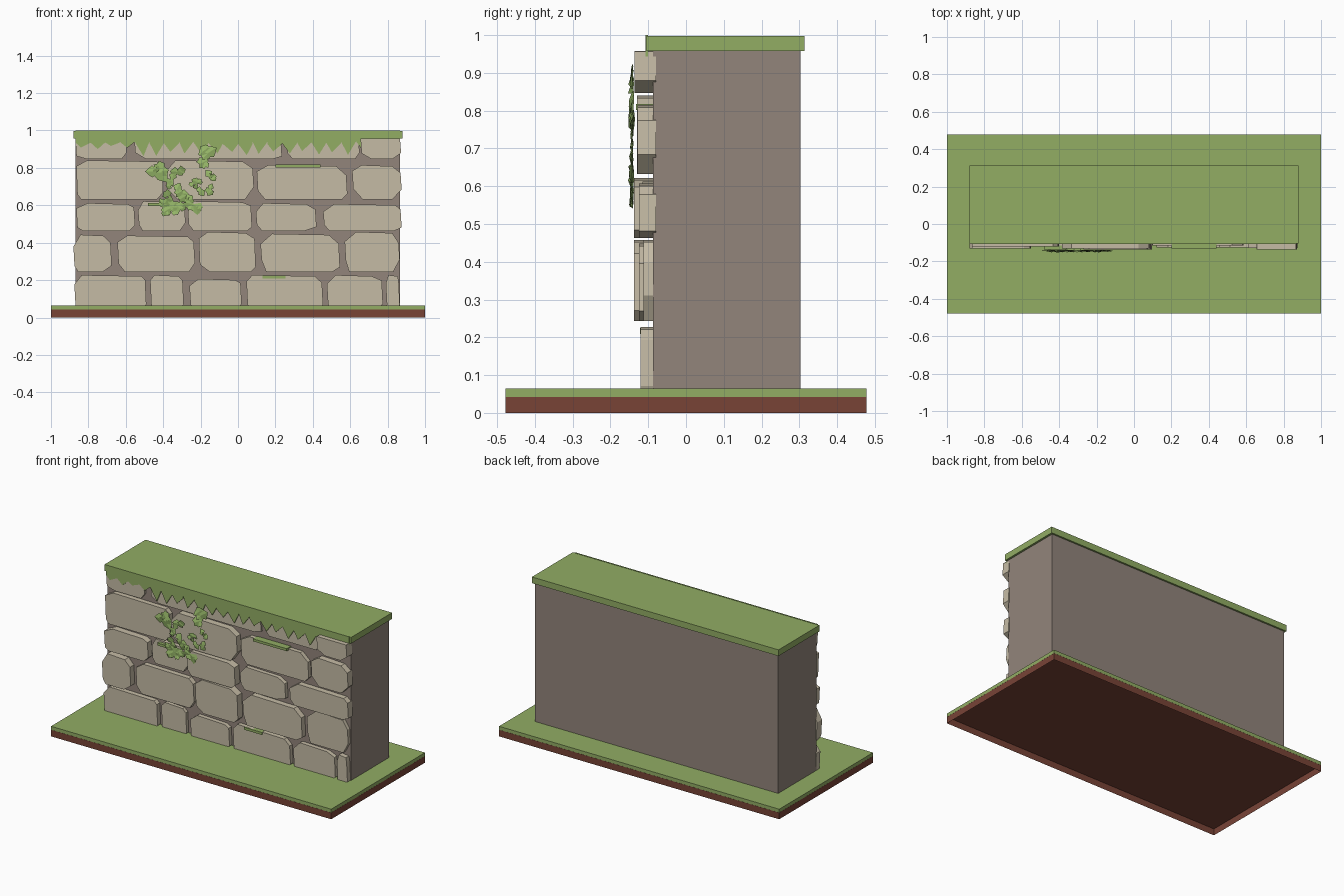
import bpy, bmesh, random
from math import pi, radians
from mathutils import Matrix, Vector

random.seed(4)
cube = bpy.data.objects.get("Cube")
if cube:
    bpy.data.objects.remove(cube, do_unlink=True)


def material(name, hex_colour):
    """Flat material from an sRGB hex colour."""
    srgb = [int(hex_colour[i:i + 2], 16) / 255 for i in (0, 2, 4)]
    colour = [((c + 0.055) / 1.055) ** 2.4 for c in srgb] + [1]
    mat = bpy.data.materials.new(name)
    mat.use_nodes = True
    mat.diffuse_color = colour
    bsdf = next(n for n in mat.node_tree.nodes if n.type == "BSDF_PRINCIPLED")
    bsdf.inputs["Base Color"].default_value = colour
    bsdf.inputs["Roughness"].default_value = 0.9
    return mat


grass = material("moss green", "92AD64")
leaf_green = material("leaf green", "97B869")
stone = material("pale stone", "C5BBA5")
mortar = material("grey mortar", "92857B")
soil = material("brown soil", "784336")


def finish(bm, name, mat, solid=True):
    if solid:
        bmesh.ops.recalc_face_normals(bm, faces=bm.faces)
    mesh = bpy.data.meshes.new(name)
    bm.to_mesh(mesh)
    bm.free()
    mesh.materials.append(mat)
    bpy.context.collection.objects.link(bpy.data.objects.new(name, mesh))


def box(name, mat, x, y, z, open_below=False):
    """Box from its (low, high) range on each axis."""
    bm = bmesh.new()
    bmesh.ops.create_cube(bm, size=1)
    if open_below:
        bottom = [f for f in bm.faces if f.normal.z < -0.5]
        bmesh.ops.delete(bm, geom=bottom, context="FACES_ONLY")
    for v in bm.verts:
        for axis, span in enumerate((x, y, z)):
            v.co[axis] = span[1] if v.co[axis] > 0 else span[0]
    finish(bm, name, mat, solid=not open_below)


def add_prism(bm, outline, back, front):
    """Closed prism from an (x, z) outline, running from back to front."""
    rear = [bm.verts.new((px, back, pz)) for px, pz in outline]
    fore = [bm.verts.new((px, front, pz)) for px, pz in outline]
    bm.faces.new(rear)
    bm.faces.new(fore)
    for i in range(len(outline)):
        bm.faces.new((rear[i - 1], rear[i], fore[i], fore[i - 1]))


# Ground slab (hollow beneath), wall core and mossy cap
box("soil_base", soil, (-1, 1), (-0.478, 0.478), (0, 0.042), open_below=True)
box("grass_top", grass, (-1, 1), (-0.478, 0.478), (0.0425, 0.065))
box("wall_core", mortar, (-0.87, 0.867), (-0.088, 0.303), (0.065, 0.958))
box("moss_cap", grass, (-0.88, 0.88), (-0.104, 0.314), (0.958, 0.998))


# Irregular facing stones
def add_stone(name, x0, x1, z0, z1, front, low, high):
    """Octagonal block; low and high scale the cuts of its bottom and top."""
    def cut(limit):
        return random.uniform(0.12, 0.32) * limit

    w, h = min(x1 - x0, 0.2), z1 - z0
    outline = [
        (x0 + cut(w) * low, z0), (x1 - cut(w) * low, z0),
        (x1, z0 + cut(h) * low), (x1 - 0.006, z1 - cut(h) * high),
        (x1 - cut(w) * high, z1 - 0.006 * high), (x0 + cut(w) * high, z1),
        (x0, z1 - cut(h) * high), (x0 + 0.006, z0 + cut(h) * low),
    ]
    bm = bmesh.new()
    add_prism(bm, outline, -0.08, front)
    finish(bm, name, stone)


# Courses: bottom, top, then stones as left, right, depth and drop of the top
courses = [
    (0.065, 0.227, [(-.875, -.49, .12), (-.47, -.29, .11), (-.26, .02, .115, .02),
                    (.045, .455, .115), (.475, .775, .115), (.79, .865, .12)]),
    (0.243, 0.458, [(-.88, -.675, .13, .015), (-.645, -.23, .12, .02),
                    (-.21, .095, .137), (.12, .545, .125, .01), (.57, .865, .112)]),
    (0.463, 0.622, [(-.865, -.55, .13, .01), (-.535, -.28, .115), (-.27, .075, .137),
                    (.095, .42, .115, .01), (.455, .875, .125, .015)]),
    (0.632, 0.84, [(-.865, -.4, .12), (-.385, .085, .13),
                   (.1, .585, .115, .025), (.61, .875, .128, .025)]),
    (0.847, 0.958, [(-.87, -.595, .103), (-.555, .235, .1),
                    (.26, .65, .1), (.655, .872, .136)]),
]
for row, (bottom, top, stones) in enumerate(courses):
    for col, (left, right, depth, *drop) in enumerate(stones):
        add_stone(f"stone_{row + 1}_{col + 1}", left, right, bottom,
                  top - sum(drop), -depth,
                  0.15 if row == 0 else 1, 0.1 if row == 4 else 1)

# Ragged moss fringe hanging over the front of the cap
bm = bmesh.new()
teeth = 22
pitch = 1.735 / teeth
for i in range(teeth):
    x = -0.868 + i * pitch
    tip = random.uniform(0.9, 0.92) if i < 4 else random.uniform(0.862, 0.892)
    root = random.uniform(0.925, 0.943)
    middle = x + pitch * random.uniform(0.35, 0.65)
    add_prism(bm, [(x, 1), (x, root), (middle, tip),
                   (x + pitch, root), (x + pitch, 1)], -0.1, -0.107)
finish(bm, "moss_fringe", grass)

# Thin moss ledges growing on the stones
for i, (x0, x1, z, front) in enumerate([(0.2, 0.44, 0.81, -0.132),
                                        (0.13, 0.255, 0.217, -0.122),
                                        (-0.48, -0.36, 0.603, -0.136)]):
    box(f"moss_ledge_{i + 1}", grass, (x0, x1), (front, -0.085),
        (z - 0.008, z + 0.008))


# Ivy: broad pointed leaves, folded along the midrib
def add_leaf(bm, x, z, size):
    half = [(0, -0.55), (0.25, -0.3), (0.5, 0.02), (0.36, 0.2), (0.25, 0.42), (0, 0.3)]
    turn = (Matrix.Translation((x, -0.143, z))
            @ Matrix.Rotation(random.uniform(-pi, pi), 4, "Y")
            @ Matrix.Rotation(radians(random.uniform(-18, 18)), 4, "X")
            @ Matrix.Scale(size, 4))
    for side in (1, -1):
        points = [Vector((side * px, 0.2 * abs(px) - 0.05, pz)) for px, pz in half]
        centre = bm.verts.new(turn @ Vector((0, -0.05, 0)))
        ring = [bm.verts.new(turn @ p) for p in points]
        for a, b in zip(ring, ring[1:]):
            bm.faces.new((centre, a, b) if side > 0 else (centre, b, a))


# Clusters: centre x, centre z, spread x, spread z, leaf count, leaf size
clusters = [
    (-0.165, 0.86, 0.03, 0.045, 7, 0.06),
    (-0.43, 0.77, 0.04, 0.035, 7, 0.06),
    (-0.35, 0.585, 0.06, 0.03, 10, 0.055),
    (-0.24, 0.6, 0.03, 0.045, 7, 0.05),
    (-0.15, 0.73, 0.025, 0.06, 8, 0.038),
    (-0.22, 0.69, 0.03, 0.05, 6, 0.038),
    (-0.33, 0.68, 0.06, 0.05, 10, 0.044),
    (-0.33, 0.77, 0.03, 0.02, 4, 0.044),
]
bm = bmesh.new()
for cx, cz, sx, sz, count, size in clusters:
    for _ in range(count):
        add_leaf(bm, cx + random.uniform(-sx, sx), cz + random.uniform(-sz, sz),
                 size * random.uniform(0.8, 1.2))
finish(bm, "ivy_leaves", leaf_green, solid=False)
